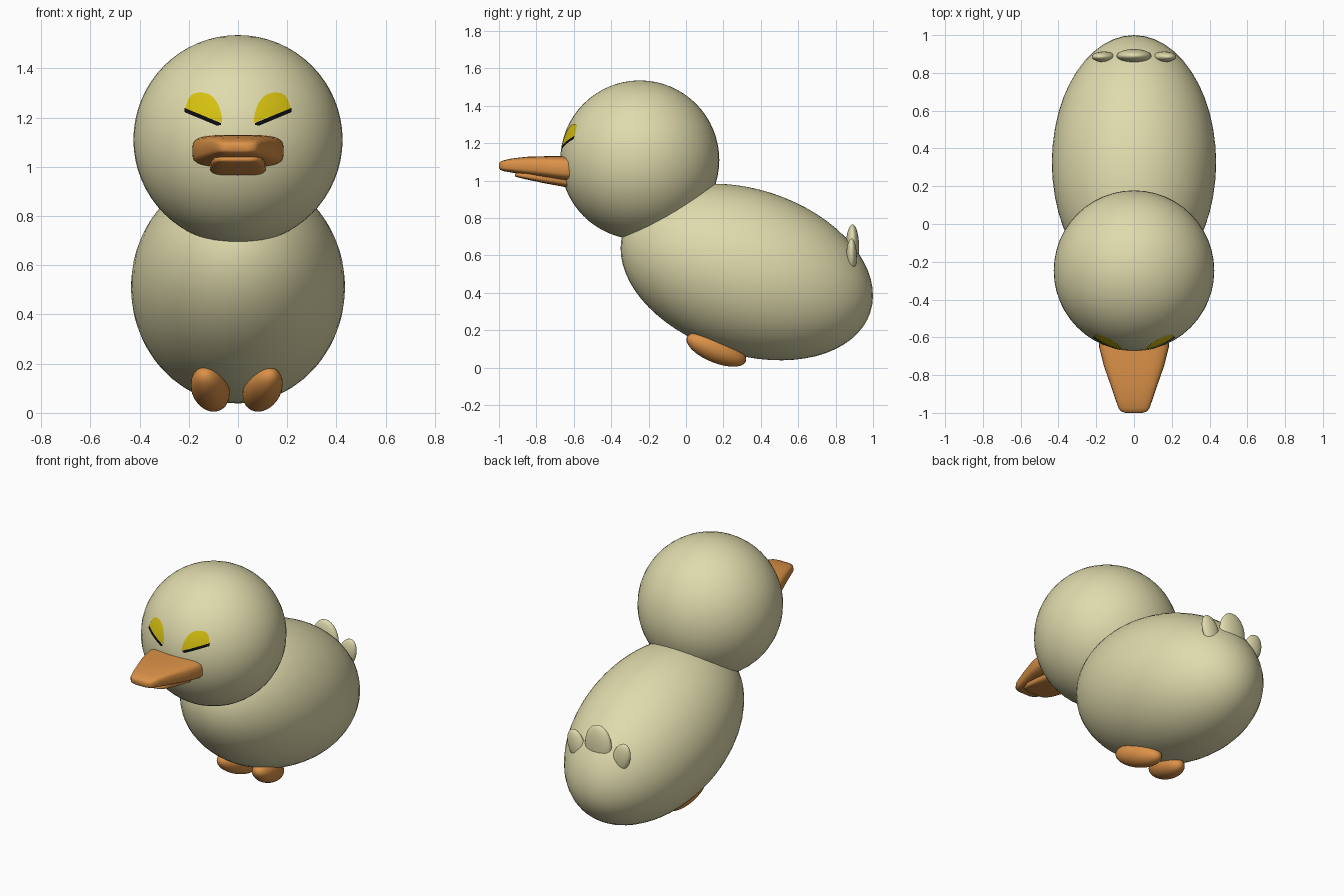
import bpy, bmesh, math
from mathutils import Matrix, Vector

if "Cube" in bpy.data.objects:
    bpy.data.objects.remove(bpy.data.objects["Cube"])


def material(name, rgb):
    m = bpy.data.materials.new(name)
    lin = [((c / 255 + 0.055) / 1.055) ** 2.4 if c > 10 else c / 255 / 12.92 for c in rgb]
    m.diffuse_color = (*lin, 1)
    m.use_nodes = True
    m.node_tree.nodes["Principled BSDF"].inputs["Base Color"].default_value = m.diffuse_color
    return m


DOWN = material("cream_down", (223, 218, 172))
ORANGE = material("beak_orange", (220, 146, 72))
YELLOW = material("lid_yellow", (214, 193, 16))
BLACK = material("lash_black", (12, 12, 12))

HEAD_C, HEAD_R = Vector((0, -0.247, 1.11)), 0.425


def finish(name, bm, mat, smooth=True):
    me = bpy.data.meshes.new(name)
    bm.to_mesh(me)
    bm.free()
    me.materials.append(mat)
    for p in me.polygons:
        p.use_smooth = smooth
    ob = bpy.data.objects.new(name, me)
    bpy.context.collection.objects.link(ob)
    return ob


def ellipsoid(name, centre, radii, mat, rot=(0, 0, 0), seg=48, rings=32):
    """UV sphere scaled to radii, then turned about x, y and z (degrees)."""
    bm = bmesh.new()
    bmesh.ops.create_uvsphere(bm, u_segments=seg, v_segments=rings, radius=1)
    m = Matrix.Translation(centre)
    for axis, a in zip("ZYX", reversed(rot)):
        m = m @ Matrix.Rotation(math.radians(a), 4, axis)
    bm.transform(m @ Matrix.Diagonal((*radii, 1)))
    return finish(name, bm, mat)


def loft(name, sections, mat, n=32, power=0.55):
    """Rounded-box rings along y from (y, half width, z bottom, z top)."""
    bm = bmesh.new()
    rings = []
    for y, w, z0, z1 in sections:
        ring = []
        for i in range(n):
            a = 2 * math.pi * i / n
            c, s = math.cos(a), math.sin(a)
            x = w * math.copysign(abs(c) ** power, c)
            z = (z0 + z1) / 2 + (z1 - z0) / 2 * math.copysign(abs(s) ** power, s)
            ring.append(bm.verts.new((x, y, z)))
        rings.append(ring)
    for a, b in zip(rings, rings[1:]):
        for i in range(n):
            j = (i + 1) % n
            bm.faces.new((a[i], a[j], b[j], b[i]))
    bm.faces.new(rings[0])
    bm.faces.new(rings[-1])
    bmesh.ops.recalc_face_normals(bm, faces=bm.faces)
    return finish(name, bm, mat)


def interp(pts, x):
    for (x0, z0), (x1, z1) in zip(pts, pts[1:]):
        if x <= x1:
            return z0 + (z1 - z0) * (x - x0) / (x1 - x0)
    return pts[-1][1]


def face_patch(name, side, lower, upper, lift, mat, nx=28, nz=8):
    """Thin sheet lying on the head between two outline curves z(x)."""
    bm = bmesh.new()
    x0, x1 = lower[0][0], lower[-1][0]
    grid = []
    for i in range(nx + 1):
        x = x0 + (x1 - x0) * i / nx
        lo, hi = interp(lower, x), interp(upper, x)
        col = []
        for k in range(nz + 1):
            dz = lo + (hi - lo) * k / nz - HEAD_C.z
            y = HEAD_C.y - math.sqrt((HEAD_R + lift) ** 2 - x * x - dz * dz)
            col.append(bm.verts.new((side * x, y, HEAD_C.z + dz)))
        grid.append(col)
    for a, b in zip(grid, grid[1:]):
        for k in range(nz):
            quad = (a[k], b[k], b[k + 1], a[k + 1])
            bm.faces.new(quad if side > 0 else quad[::-1])
    return finish(name, bm, mat)


# Head and tilted egg-shaped body
ellipsoid("head", HEAD_C, (HEAD_R,) * 3, DOWN)
ellipsoid("body", (0, 0.325, 0.511), (0.435, 0.695, 0.442), DOWN, rot=(-18.1, 0, 0))

# Tail feathers
ellipsoid("tail_feather_middle", (0, 0.89, 0.635), (0.092, 0.036, 0.13), DOWN, seg=32, rings=20)
for side, tag in ((1, "right"), (-1, "left")):
    ellipsoid("tail_feather_" + tag, (side * 0.16, 0.885, 0.595), (0.058, 0.028, 0.098),
              DOWN, rot=(0, side * 18, 0), seg=32, rings=20)

# Beak halves
loft("upper_beak", [(-0.55, 0.187, 0.995, 1.13), (-0.65, 0.185, 1.0, 1.13), (-0.75, 0.16, 1.015, 1.13),
                    (-0.85, 0.125, 1.03, 1.127), (-0.93, 0.098, 1.042, 1.118), (-0.975, 0.082, 1.05, 1.108),
                    (-0.993, 0.068, 1.057, 1.1), (-1.0, 0.045, 1.066, 1.092)], ORANGE)
loft("lower_beak", [(-0.55, 0.115, 0.955, 1.05), (-0.65, 0.115, 0.966, 1.05), (-0.75, 0.11, 0.984, 1.048),
                    (-0.85, 0.1, 1.005, 1.045), (-0.9, 0.083, 1.017, 1.042), (-0.915, 0.055, 1.023, 1.037)], ORANGE)

# Closed eyelids with lashes along their lower edge
LID_LOW = [(0.064, 1.178), (0.213, 1.236)]
LID_TOP = [(0.064, 1.19), (0.07, 1.225), (0.082, 1.257), (0.1, 1.282), (0.12, 1.296),
           (0.145, 1.302), (0.175, 1.3), (0.192, 1.29), (0.204, 1.27), (0.213, 1.24)]
LASH_LOW = [(0.07, 1.17), (0.085, 1.167), (0.217, 1.222)]
LASH_TOP = [(0.07, 1.178), (0.217, 1.239)]
for side, tag in ((1, "right"), (-1, "left")):
    face_patch("eyelid_" + tag, side, LID_LOW, LID_TOP, 0.003, YELLOW)
    face_patch("eyelash_" + tag, side, LASH_LOW, LASH_TOP, 0.005, BLACK, nz=3)

# Feet, toes turned slightly out
for x, yaw, tag in ((0.1, 12, "right"), (-0.113, -9, "left")):
    ellipsoid("foot_" + tag, (x, 0.162, 0.097), (0.076, 0.172, 0.071), ORANGE,
              rot=(-22, 0, yaw), seg=32, rings=20)
